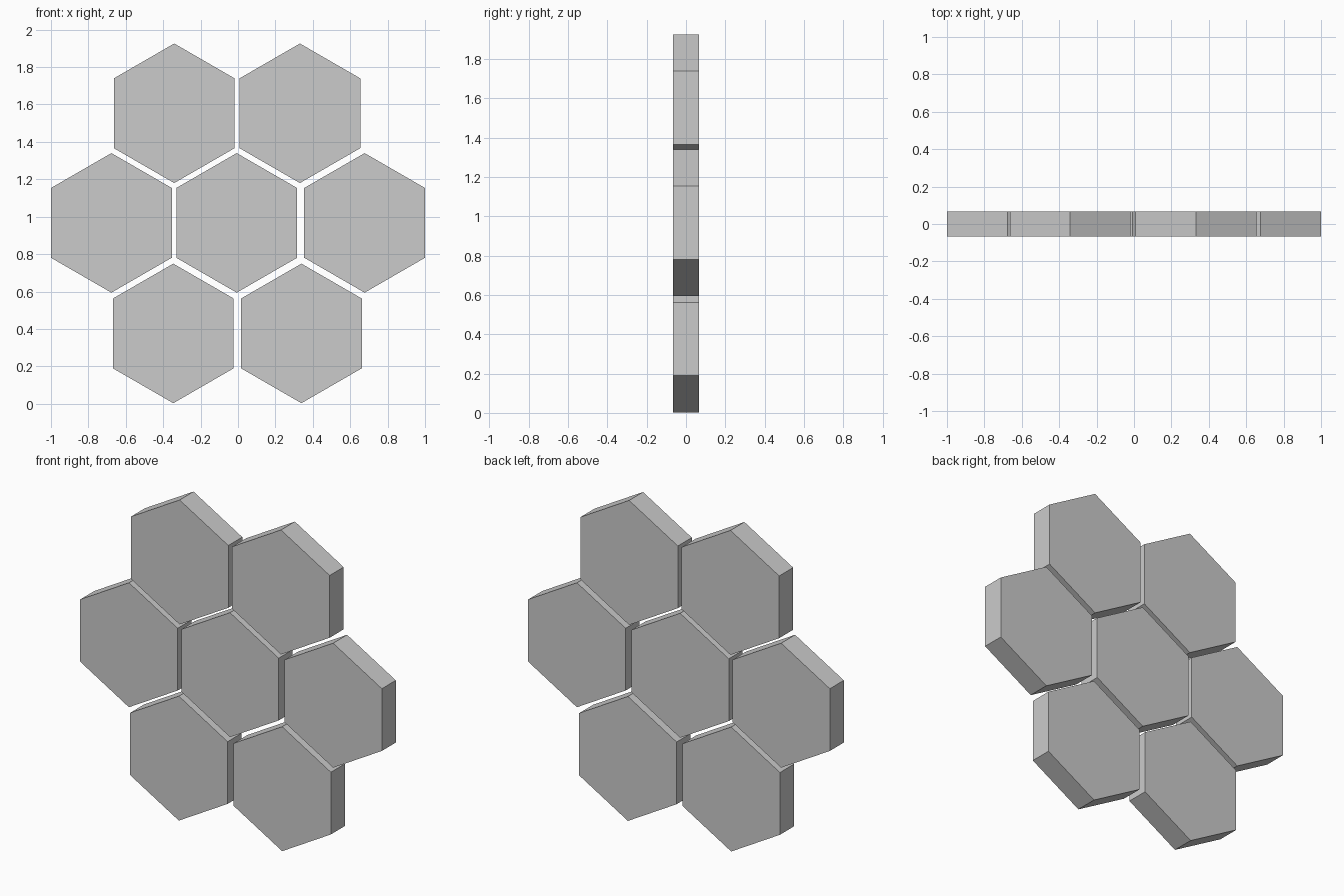
import bpy
from math import pi

if "Cube" in bpy.data.objects:
    bpy.data.objects.remove(bpy.data.objects["Cube"])

RADIUS = 0.373   # centre to corner
DEPTH = 0.132    # panel thickness along y

# Panel name -> centre (x, z)
panels = {
    "upper_left_panel": (-0.341, 1.553),
    "upper_right_panel": (0.331, 1.553),
    "middle_left_panel": (-0.677, 0.967),
    "centre_panel": (-0.007, 0.967),
    "middle_right_panel": (0.677, 0.967),
    "lower_left_panel": (-0.346, 0.376),
    "lower_right_panel": (0.339, 0.376),
}


def hex_panel(name, x, z):
    # Pointed-top hexagonal prism standing upright, facing -y
    bpy.ops.mesh.primitive_cylinder_add(
        vertices=6, radius=RADIUS, depth=DEPTH,
        location=(x, 0, z), rotation=(pi / 2, 0, 0))
    bpy.context.object.name = name


for name, (x, z) in panels.items():
    hex_panel(name, x, z)
